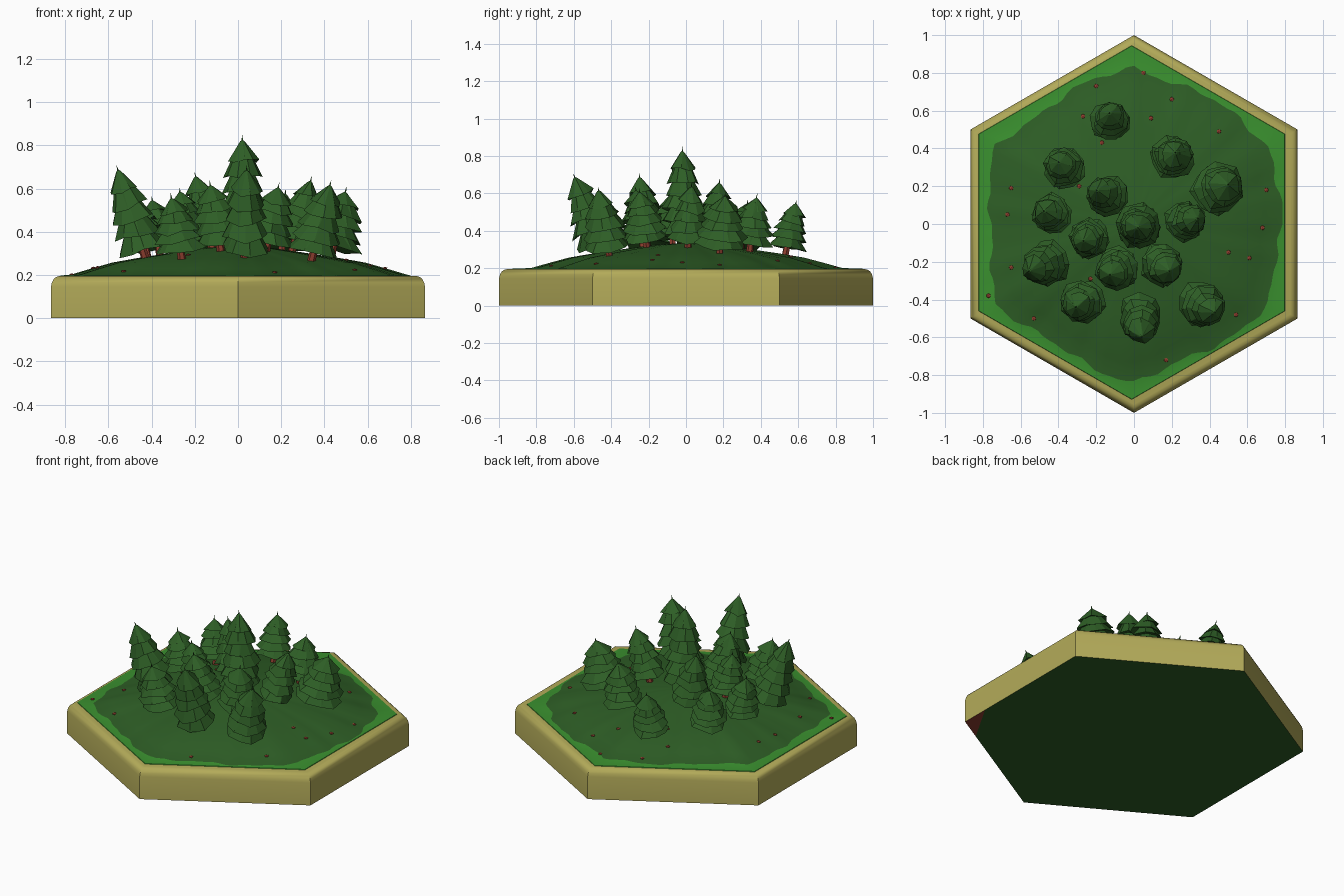
import bpy, bmesh, math, random
from mathutils import Vector

if "Cube" in bpy.data.objects:
    bpy.data.objects.remove(bpy.data.objects["Cube"])

random.seed(7)


def material(name, rgb):
    m = bpy.data.materials.new(name)
    m.diffuse_color = (*rgb, 1)
    m.use_nodes = True
    m.node_tree.nodes["Principled BSDF"].inputs["Base Color"].default_value = m.diffuse_color
    return m


SAND = material("sand", (0.45, 0.405, 0.10))
GRASS = material("light grass", (0.042, 0.28, 0.028))
FOREST = material("dark green", (0.027, 0.112, 0.019))
BARK = material("red brown bark", (0.27, 0.048, 0.028))


def finish(bm, name, mats, smooth=None):
    bmesh.ops.recalc_face_normals(bm, faces=bm.faces)
    me = bpy.data.meshes.new(name)
    bm.to_mesh(me)
    bm.free()
    for m in mats:
        me.materials.append(m)
    ob = bpy.data.objects.new(name, me)
    bpy.context.collection.objects.link(ob)
    if smooth:
        bpy.context.view_layer.objects.active = ob
        ob.select_set(True)
        bpy.ops.object.shade_smooth_by_angle(angle=math.radians(smooth))
        ob.select_set(False)
    return ob


def bridge(bm, a, b, mat=0):
    n = len(a)
    for i in range(n):
        f = bm.faces.new((a[i], a[(i + 1) % n], b[(i + 1) % n], b[i]))
        f.material_index = mat


# hexagonal base with a rounded top edge, green underside
bm = bmesh.new()
rings = []
for r, z in [(1, 0), (1, .145), (.995, .165), (.985, .182), (.972, .191), (.955, .195)]:
    rings.append([bm.verts.new((r * math.cos(math.radians(30 + 60 * k)),
                                r * math.sin(math.radians(30 + 60 * k)), z)) for k in range(6)])
for a, b in zip(rings, rings[1:]):
    bridge(bm, a, b)
bm.faces.new(rings[-1])
bottom = bm.faces.new(rings[0])
# brown patch in one corner of the underside
bmesh.ops.bisect_plane(bm, geom=[bottom] + bottom.edges[:] + bottom.verts[:],
                       plane_co=(.866 * .91, -.5 * .91, 0), plane_no=(.866, -.5, 0))
for f in bm.faces:
    if all(v.co.z < 1e-4 for v in f.verts):
        f.material_index = 2 if f.calc_center_median().x > .7 else 1
finish(bm, "hex_base", [SAND, FOREST, BARK], 40)


# wooded mound with a light grass border
def hex_radius(a, r):
    d = (a + math.pi / 6) % (math.pi / 3) - math.pi / 6
    return r * math.cos(math.pi / 6) / math.cos(d)


def mound_edge(a):
    wobble = .014 * math.sin(7 * a + 1) + .009 * math.sin(17 * a) + .006 * math.sin(31 * a + 2)
    return .55 * hex_radius(a, .87) + .45 * .79 + wobble


PROFILE = [(0, .335), (.2, .325), (.4, .302), (.6, .278), (.75, .257), (.88, .228), (1, .2), (3, .2)]


def ground(x, y):
    s = math.hypot(x, y) / mound_edge(math.atan2(y, x))
    for (s0, z0), (s1, z1) in zip(PROFILE, PROFILE[1:]):
        if s <= s1:
            return z0 + (z1 - z0) * (s - s0) / (s1 - s0)


bm = bmesh.new()
N = 120
angles = [2 * math.pi * i / N for i in range(N)]
prev = None
for s, z in PROFILE[1:-1]:
    ring = [bm.verts.new((s * mound_edge(a) * math.cos(a), s * mound_edge(a) * math.sin(a), z)) for a in angles]
    if prev:
        bridge(bm, prev, ring)
    else:
        top = bm.verts.new((0, 0, PROFILE[0][1]))
        for i in range(N):
            bm.faces.new((top, ring[i], ring[(i + 1) % N]))
    prev = ring
for r, z in [(.935, .198), (.94, .19)]:
    ring = [bm.verts.new((hex_radius(a, r) * math.cos(a) - .012, hex_radius(a, r) * math.sin(a) + .008, z))
            for a in angles]
    bridge(bm, prev, ring, 1)
    prev = ring
finish(bm, "forest_mound", [FOREST, GRASS], 40)


# leaning pine: stacked ragged cones on a trunk
def pine(i, bx, by, ax, ay, az, width):
    foot = Vector((bx, by, ground(bx, by)))
    axis = Vector((ax, ay, az)) - foot
    length = axis.length
    rot = axis.to_track_quat('Z', 'Y')

    def place(bm, r, ang, z):
        return bm.verts.new(foot + rot @ Vector((r * math.cos(ang), r * math.sin(ang), z)))

    bm = bmesh.new()
    lo = [place(bm, .02, k * math.pi / 3, -.02) for k in range(6)]
    hi = [place(bm, .012, k * math.pi / 3, length * .6) for k in range(6)]
    bridge(bm, lo, hi)
    bm.faces.new(lo)
    bm.faces.new(hi)
    finish(bm, f"pine_trunk_{i}", [BARK])

    bm = bmesh.new()
    tiers = 6 if length > .45 else 5
    start, tip = .045, length - .02
    step = (tip - start) / (tiers + .35)
    sides = 9
    for t in range(tiers):
        f = t / (tiers - 1)
        r = width * (1.0 - .42 * f ** 1.3) * (.93 if t == 0 else 1)
        z = start + t * step
        apex = tip if t == tiers - 1 else z + 1.9 * step
        turn = random.uniform(0, 6)
        inner = 0.01 if t == tiers - 1 else r * .3
        upper, outer = [], []
        for k in range(sides):
            a = turn + 2 * math.pi * k / sides
            upper.append(place(bm, inner, a, apex))
            outer.append(place(bm, r * random.uniform(.86, 1.08), a + random.uniform(-.12, .12),
                               z + random.uniform(-.16, .2) * step))
        bridge(bm, upper, outer)
        cap = place(bm, 0, 0, apex + .006)
        under = place(bm, 0, 0, z + .45 * step)
        for k in range(sides):
            bm.faces.new((cap, upper[k], upper[(k + 1) % sides]))
            bm.faces.new((under, outer[k], outer[(k + 1) % sides]))
    # thin spike at the tip
    spike = [place(bm, .007, k * 2.0944, tip - .01) for k in range(3)]
    end = place(bm, 0, 0, length + .01)
    for k in range(3):
        bm.faces.new((spike[k], spike[(k + 1) % 3], end))
    bmesh.ops.triangulate(bm, faces=bm.faces)
    finish(bm, f"pine_crown_{i}", [FOREST])


# foot x, foot y, tip x, tip y, tip height, crown radius
PINES = [
    (-.12, .53, -.13, .59, .56, .115), (.20, .34, .22, .38, .59, .125),
    (-.36, .29, -.40, .33, .56, .12), (-.12, .14, -.20, .18, .67, .12),
    (-.42, .05, -.48, .07, .56, .115), (.43, .18, .50, .21, .60, .15),
    (.25, .01, .34, .03, .65, .115), (.03, -.01, .02, -.02, .84, .13),
    (-.23, -.07, -.27, -.09, .60, .115), (-.43, -.20, -.56, -.25, .70, .125),
    (-.08, -.23, -.13, -.27, .63, .125), (.13, -.21, .19, -.25, .62, .125),
    (-.26, -.40, -.31, -.44, .57, .125), (.03, -.46, .04, -.60, .70, .125),
    (.34, -.41, .43, -.47, .63, .13),
]
for i, p in enumerate(PINES):
    pine(i + 1, *p)

# brown stubs scattered on the ground
bm = bmesh.new()
for x, y in [(.05, .8), (-.2, .73), (.2, .66), (-.27, .57), (.09, .56), (.45, .49), (-.17, .43), (-.65, .19),
             (-.67, .05), (-.29, .2), (.7, .18), (.68, -.02), (.5, -.15), (.61, -.18), (-.77, -.38),
             (-.53, -.5), (.54, -.48), (.17, -.72), (-.23, -.29), (-.65, -.23)]:
    vs = bmesh.ops.create_icosphere(bm, subdivisions=1, radius=.013)["verts"]
    bmesh.ops.scale(bm, vec=(1, 1, .5), verts=vs)
    bmesh.ops.translate(bm, vec=(x, y, ground(x, y) + .001), verts=vs)
finish(bm, "ground_stubs", [BARK])
